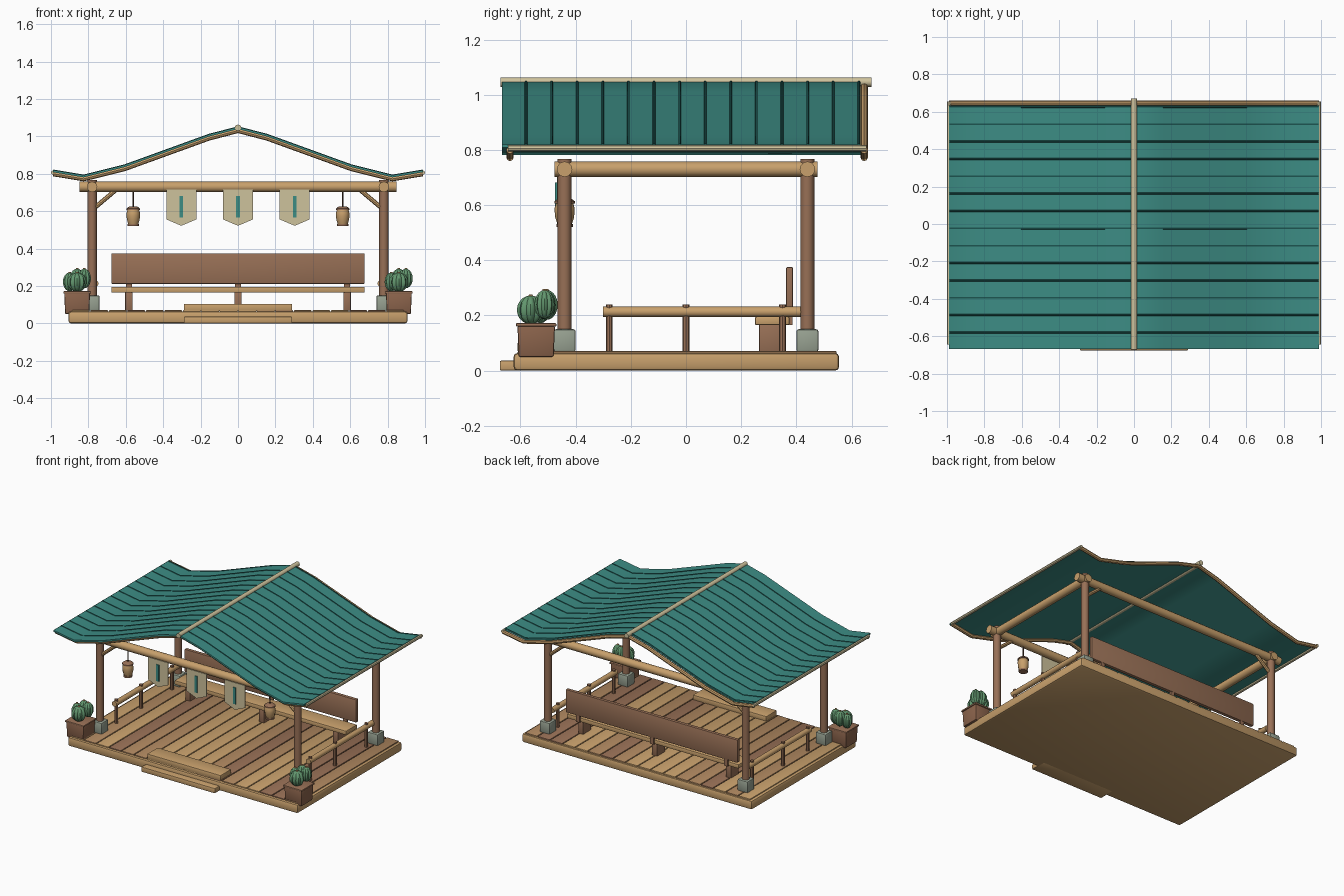
import bpy, bmesh, math, random
from mathutils import Matrix, Vector

if "Cube" in bpy.data.objects:
    bpy.data.objects.remove(bpy.data.objects["Cube"])

random.seed(4)


def material(name, r, g, b):
    m = bpy.data.materials.new(name)
    m.diffuse_color = [((c / 255 + 0.055) / 1.055) ** 2.4 for c in (r, g, b)] + [1]
    m.use_nodes = True
    m.node_tree.nodes["Principled BSDF"].inputs["Base Color"].default_value = m.diffuse_color
    return m


TAN = material("tan wood", 200, 160, 108)
MID = material("medium wood", 176, 136, 96)
BROWN = material("brown wood", 152, 112, 86)
DARK = material("dark wood", 78, 55, 42)
POT = material("clay brown", 140, 100, 76)
TEAL = material("teal", 60, 140, 132)
SEAM = material("dark teal", 28, 84, 80)
BEIGE = material("beige", 206, 194, 156)
STONE = material("grey stone", 152, 162, 146)
GREEN = material("cactus green", 98, 150, 110)


def finish(name, bm, mat):
    bmesh.ops.recalc_face_normals(bm, faces=bm.faces)
    me = bpy.data.meshes.new(name)
    bm.to_mesh(me)
    bm.free()
    me.materials.append(mat)
    ob = bpy.data.objects.new(name, me)
    bpy.context.collection.objects.link(ob)
    return ob


def box(name, xr, yr, zr, mat, bevel=0.0, taper=1.0):
    """Box from ranges; taper scales the bottom."""
    bm = bmesh.new()
    mid = Vector([(a + b) / 2 for a, b in (xr, yr, zr)])
    size = [b - a for a, b in (xr, yr, zr)]
    bmesh.ops.create_cube(bm, size=1)
    for v in bm.verts:
        k = taper if v.co.z < 0 else 1
        v.co = Vector((v.co.x * size[0] * k, v.co.y * size[1] * k, v.co.z * size[2])) + mid
    if bevel:
        bmesh.ops.bevel(bm, geom=bm.edges[:], offset=bevel, segments=2,
                        profile=0.5, affect='EDGES')
    return finish(name, bm, mat)


def tube(name, pts, r, mat, res=4):
    """Round pole along a path."""
    cu = bpy.data.curves.new(name, 'CURVE')
    cu.dimensions = '3D'
    cu.bevel_depth, cu.bevel_resolution, cu.use_fill_caps = r, res, True
    sp = cu.splines.new('POLY')
    sp.points.add(len(pts) - 1)
    for p, co in zip(sp.points, pts):
        p.co = (*co, 1)
    cu.materials.append(mat)
    ob = bpy.data.objects.new(name, cu)
    bpy.context.collection.objects.link(ob)
    return ob


def lathe(name, centre, profile, mat, sides=12):
    """Turned shape from (radius, height) pairs."""
    bm = bmesh.new()
    rings = [[bm.verts.new((centre[0] + r * math.cos(2 * math.pi * i / sides),
                            centre[1] + r * math.sin(2 * math.pi * i / sides),
                            centre[2] + z)) for i in range(sides)] for r, z in profile]
    for a, b in zip(rings, rings[1:]):
        for i in range(sides):
            j = (i + 1) % sides
            bm.faces.new((a[i], a[j], b[j], b[i]))
    bm.faces.new(rings[0][::-1])
    bm.faces.new(rings[-1])
    return finish(name, bm, mat)


def cactus(name, centre, r, h):
    """Ribbed ball."""
    bm = bmesh.new()
    bmesh.ops.create_uvsphere(bm, u_segments=32, v_segments=10, radius=1)
    for v in bm.verts:
        k = 0.80 + 0.20 * abs(math.cos(4 * math.atan2(v.co.y, v.co.x)))
        v.co = Vector((v.co.x * r * k, v.co.y * r * k, v.co.z * h)) + Vector(centre)
    finish(name, bm, GREEN)


# Platform with deck planks
box("platform_base", (-0.907, 0.907), (-0.625, 0.555), (0, 0.064), TAN, 0.014)
N, W = 18, 1.78 / 18
for i in range(N):
    x = -0.89 + i * W
    box("deck_plank", (x + 0.003, x + W - 0.003), (-0.61, 0.545), (0.05, 0.071),
        random.choice((TAN, MID, BROWN)), 0.003)

# Front steps
box("lower_step", (-0.29, 0.29), (-0.675, -0.555), (0, 0.036), TAN, 0.005)
box("upper_step", (-0.29, 0.29), (-0.61, -0.49), (0.066, 0.104), TAN, 0.005)

# Posts on stone blocks, braces and cross beams
for y in (-0.44, 0.44):
    for s in (-1, 1):
        box("post_stone", (s * 0.78 - 0.04, s * 0.78 + 0.04), (y - 0.04, y + 0.04),
            (0.068, 0.15), STONE, 0.008)
        tube("post", [(s * 0.78, y, 0.14), (s * 0.78, y, 0.768)], 0.025, BROWN)
        tube("brace", [(s * 0.77, y, 0.615), (s * 0.655, y, 0.712)], 0.012, TAN, 2)
    tube("cross_beam", [(-0.848, y, 0.73), (0.848, y, 0.73)], 0.028, TAN)
for s in (-1, 1):
    tube("side_beam", [(s * 0.78, -0.477, 0.73), (s * 0.78, 0.477, 0.73)], 0.028, TAN)

# Roof: curved sheet, seams, end rafters and poles
HALF = [(0.155, 1.005), (0.605, 0.842), (0.825, 0.787), (0.988, 0.814)]
ROOF = [(-x, z) for x, z in HALF[::-1]] + [(0, 1.045)] + HALF
bm = bmesh.new()
loops = [[bm.verts.new((x, y, z + dz)) for x, z in ROOF]
         for y, dz in ((-0.667, 0.006), (0.632, 0.006), (0.632, -0.006), (-0.667, -0.006))]
for k in range(4):
    a, b = loops[k], loops[(k + 1) % 4]
    for i in range(len(ROOF) - 1):
        bm.faces.new((a[i], a[i + 1], b[i + 1], b[i]))
for i in (0, len(ROOF) - 1):
    bm.faces.new([lp[i] for lp in loops])
finish("roof_sheet", bm, TEAL)
for i in range(14):
    y = -0.58 + i * 0.0928
    tube("roof_seam", [(x, y, z + 0.003) for x, z in ROOF], 0.0065, SEAM, 1)
for y in (-0.638, 0.646):
    tube("end_rafter", [(x, y, z - 0.014) for x, z in ROOF], 0.0135, TAN, 2)
tube("ridge_pole", [(0, -0.672, 1.046), (0, 0.672, 1.046)], 0.017, BEIGE)
for s in (-1, 1):
    tube("eave_pole", [(s * 0.989, -0.645, 0.806), (s * 0.989, 0.655, 0.806)], 0.011, BEIGE, 2)

# Pointed banners with a stripe
for x in (-0.303, 0, 0.303):
    bm = bmesh.new()
    f = bm.faces.new([bm.verts.new((x + dx, -0.462, z)) for dx, z in
                      ((-0.08, 0.715), (-0.08, 0.556), (0, 0.522), (0.08, 0.556), (0.08, 0.715))])
    ext = bmesh.ops.extrude_face_region(bm, geom=[f])
    bmesh.ops.translate(bm, vec=(0, -0.006, 0),
                        verts=[g for g in ext["geom"] if isinstance(g, bmesh.types.BMVert)])
    finish("banner", bm, BEIGE)
    box("banner_stripe", (x - 0.01, x + 0.01), (-0.474, -0.467), (0.565, 0.682), TEAL)

# Hanging lanterns
for x in (-0.56, 0.56):
    tube("lantern_cord", [(x, -0.44, 0.715), (x, -0.44, 0.615)], 0.004, DARK, 1)
    lathe("lantern_body", (x, -0.44, 0),
          [(0.026, 0.53), (0.034, 0.555), (0.036, 0.575), (0.036, 0.59), (0.03, 0.61)], TAN)
    lathe("lantern_base", (x, -0.44, 0), [(0.03, 0.52), (0.03, 0.531)], BROWN)
    lathe("lantern_cap", (x, -0.44, 0), [(0.037, 0.606), (0.037, 0.614), (0.022, 0.625)], BROWN)

# Bench along the back
box("bench_seat", (-0.677, 0.677), (0.25, 0.375), (0.165, 0.195), TAN, 0.005)
box("bench_backrest", (-0.677, 0.677), (0.363, 0.388), (0.212, 0.375), BROWN, 0.004)
for x in (-0.583, 0, 0.583):
    box("bench_leg", (x - 0.02, x + 0.02), (0.265, 0.355), (0.068, 0.168), BROWN, 0.004)
    box("backrest_support", (x - 0.015, x + 0.015), (0.372, 0.386), (0.165, 0.22), BROWN)

# Low side railings
for s in (-1, 1):
    x = s * 0.765
    tube("side_rail", [(x, -0.30, 0.213), (x, 0.42, 0.213)], 0.019, TAN)
    for y in (-0.278, 0, 0.35):
        tube("rail_post", [(x, y, 0.068), (x, y, 0.24)], 0.012, BROWN, 2)

# Square pots with cactus clumps
for s in (-1, 1):
    x, y = s * 0.86, -0.543
    box("pot", (x - 0.069, x + 0.069), (y - 0.068, y + 0.068), (0.05, 0.162), POT, 0.006, 0.93)
    box("pot_rim", (x - 0.074, x + 0.074), (y - 0.073, y + 0.073), (0.16, 0.172), BROWN, 0.003)
    for dx, dy, z, r, h in ((0, -0.02, 0.22, 0.05, 0.052), (-0.04, 0.015, 0.222, 0.036, 0.05),
                            (0.038, 0.03, 0.24, 0.036, 0.052), (0, 0.038, 0.238, 0.04, 0.054)):
        cactus("cactus", (x + dx, y + dy, z), r, h)
        lathe("cactus_bud", (x + dx, y + dy, z + h - 0.004), [(0.009, 0), (0.006, 0.008)], TAN, 8)

# Turn poles into meshes and shade
bpy.ops.object.select_all(action='SELECT')
bpy.context.view_layer.objects.active = bpy.context.selected_objects[0]
for ob in bpy.context.selected_objects:
    if ob.type == 'CURVE':
        bpy.context.view_layer.objects.active = ob
        break
bpy.ops.object.convert(target='MESH')
bpy.ops.object.select_all(action='SELECT')
bpy.ops.object.shade_smooth_by_angle(angle=math.radians(40))
